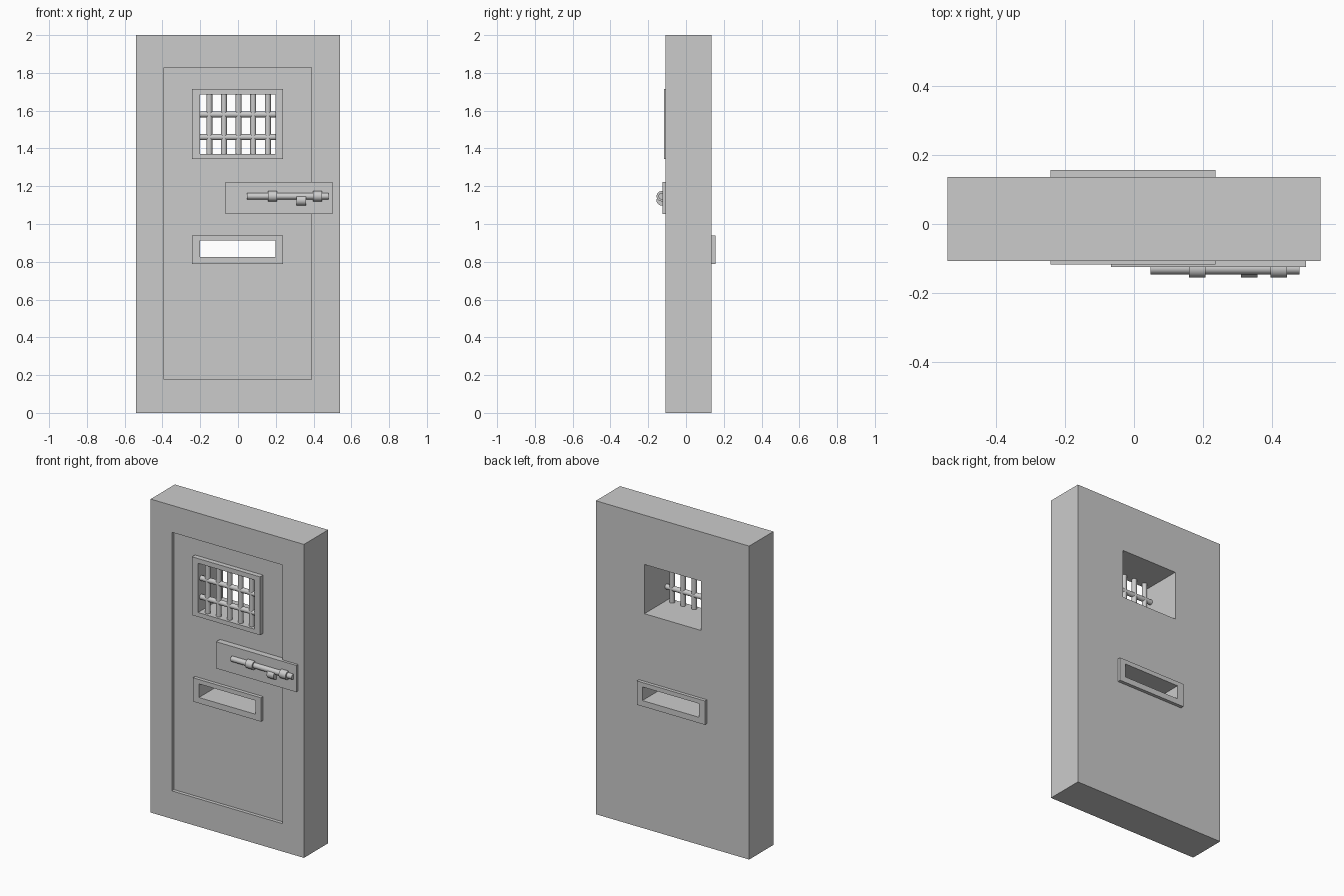
import bpy, math

if "Cube" in bpy.data.objects:
    bpy.data.objects.remove(bpy.data.objects["Cube"])

WALL_F, WALL_B = -0.108, 0.136   # front and back of the surround
LEAF_F = -0.086                  # recessed front face of the door leaf


def box(name, x, y, z):
    """Box from (min, max) ranges."""
    c = [(r[0] + r[1]) / 2 for r in (x, y, z)]
    bpy.ops.mesh.primitive_cube_add(size=1, location=c)
    o = bpy.context.object
    o.name = name
    o.scale = [r[1] - r[0] for r in (x, y, z)]
    bpy.ops.object.transform_apply(location=False, rotation=False, scale=True)
    return o


def rod(name, center, length, radius, axis):
    """Smooth cylinder along the x or z axis."""
    rot = (0, math.pi / 2, 0) if axis == 'x' else (0, 0, 0)
    bpy.ops.mesh.primitive_cylinder_add(vertices=24, radius=radius, depth=length,
                                        location=center, rotation=rot)
    o = bpy.context.object
    o.name = name
    bpy.ops.object.shade_smooth_by_angle(angle=math.radians(35))
    return o


def cut(target, *cutters):
    bpy.context.view_layer.objects.active = target
    for c in cutters:
        c.hide_render = True
        m = target.modifiers.new("cut", 'BOOLEAN')
        m.operation = 'DIFFERENCE'
        m.solver = 'EXACT'
        m.object = c
        bpy.ops.object.modifier_apply(modifier=m.name)


# Cutters: leaf recess, window and food slot
recess = box("recess_cutter", (-0.392, 0.39), (-0.3, LEAF_F), (0.178, 1.828))
window = box("window_cutter", (-0.2, 0.198), (-0.4, 0.4), (1.371, 1.685))
slot = box("slot_cutter", (-0.2, 0.198), (-0.4, 0.4), (0.825, 0.912))

# Door and surround
door = box("door", (-0.541, 0.541), (WALL_F, WALL_B), (0, 2))
cut(door, recess, window, slot)

# Raised trims around the openings
trim_x = (-0.243, 0.237)
cut(box("window_trim", trim_x, (-0.117, LEAF_F), (1.343, 1.715)), window)
cut(box("slot_trim_front", trim_x, (WALL_F, LEAF_F), (0.788, 0.94)), slot)
cut(box("slot_trim_back", trim_x, (WALL_B, 0.157), (0.788, 0.94)), slot)

for c in (recess, window, slot):
    bpy.data.objects.remove(c)

# Window bars
for i in range(5):
    rod(f"vertical_bar_{i + 1}", (-0.152 + i * 0.0775, -0.086, 1.528), 0.316, 0.016, 'z')
for i, z in enumerate((1.46, 1.58)):
    rod(f"horizontal_bar_{i + 1}", (-0.001, -0.086, z), 0.4, 0.016, 'x')

# Sliding bolt on its back plate
box("bolt_plate", (-0.067, 0.499), (-0.125, LEAF_F), (1.053, 1.223)).name = "bolt_plate"
plate = bpy.data.objects["bolt_plate"]
BY, BZ = -0.129, 1.147
rod("bolt_rod", (0.264, BY, BZ), 0.432, 0.017, 'x')
for i, x in enumerate((0.183, 0.42)):
    rod(f"bolt_collar_{i + 1}", (x, BY, BZ), 0.048, 0.027, 'x')
rod("bolt_knob", (0.335, BY, 1.125), 0.048, 0.027, 'x')
